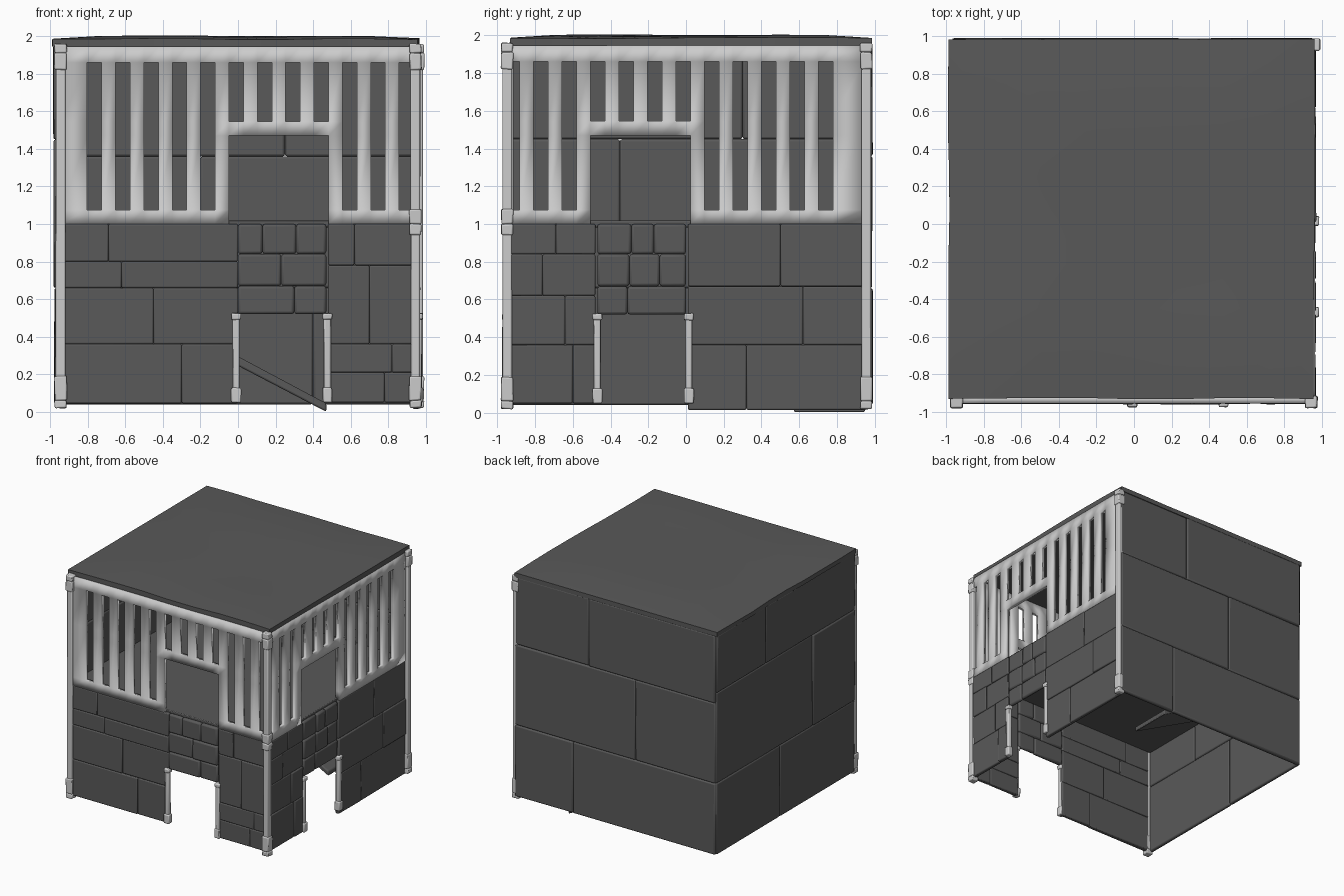
import bpy, bmesh, math, random
from mathutils import Matrix, Vector, noise

if "Cube" in bpy.data.objects:
    bpy.data.objects.remove(bpy.data.objects["Cube"])

random.seed(4)

stone_mat = bpy.data.materials.new("dark_stone")
stone_mat.diffuse_color = (0.10, 0.10, 0.10, 1)
stone_mat.use_nodes = True
stone_mat.node_tree.nodes["Principled BSDF"].inputs["Base Color"].default_value = stone_mat.diffuse_color

# Each side maps (along wall, height, depth inward) to world space
SIDES = {
    "front": lambda u, z, d: Vector((u, -0.955 + d, z)),
    "right": lambda u, z, d: Vector((0.965 - d, u, z)),
    "back": lambda u, z, d: Vector((u, 0.985 - d, z)),
    "left": lambda u, z, d: Vector((-0.98 + d, u, z)),
}


def finish(name, bm, dark=False, bevel=0.0, segments=2):
    bmesh.ops.recalc_face_normals(bm, faces=bm.faces)
    me = bpy.data.meshes.new(name)
    bm.to_mesh(me)
    bm.free()
    ob = bpy.data.objects.new(name, me)
    bpy.context.collection.objects.link(ob)
    if dark:
        me.materials.append(stone_mat)
    if bevel:
        m = ob.modifiers.new("bevel", 'BEVEL')
        m.width, m.segments = bevel, segments
    bpy.ops.object.select_all(action='DESELECT')
    ob.select_set(True)
    bpy.context.view_layer.objects.active = ob
    bpy.ops.object.shade_smooth_by_angle(angle=math.radians(35))
    return ob


def stone_wall(name, side, courses, thick=0.035, bevel=0.008):
    """courses: (bottom, top, [joint positions along the wall])"""
    bm = bmesh.new()
    for z0, z1, joints in courses:
        for u0, u1 in zip(joints, joints[1:]):
            vs = bmesh.ops.create_cube(bm, size=1)["verts"]
            push = random.uniform(-0.004, 0.004)
            for v in vs:
                u = u0 if v.co.x < 0 else u1
                z = z0 if v.co.z < 0 else z1
                d = thick if v.co.y > 0 else push + random.uniform(-0.003, 0.003)
                v.co = SIDES[side](u, z, d)
    return finish(name, bm, True, bevel)


# Lower stone walls, front
stone_wall("front_wall_left", "front", [
    (0.045, 0.36, [-0.93, -0.30, 0.0]),
    (0.36, 0.66, [-0.93, -0.45, 0.0]),
    (0.66, 0.80, [-0.93, -0.62, 0.0]),
    (0.80, 1.0, [-0.93, -0.69, 0.0])])
stone_wall("front_wall_right", "front", [
    (0.05, 0.21, [0.48, 0.78, 0.93]),
    (0.21, 0.36, [0.48, 0.82, 0.93]),
    (0.36, 0.78, [0.48, 0.70, 0.93]),
    (0.78, 1.0, [0.48, 0.62, 0.93])])
stone_wall("front_lintel", "front", [
    (0.52, 0.67, [0.0, 0.30, 0.47]),
    (0.67, 0.84, [0.0, 0.23, 0.47]),
    (0.84, 1.0, [0.0, 0.13, 0.31, 0.47])], bevel=0.014)

# Lower stone walls, right
stone_wall("right_wall_front", "right", [
    (0.05, 0.36, [-0.93, -0.60, -0.48]),
    (0.36, 0.62, [-0.93, -0.64, -0.48]),
    (0.62, 0.84, [-0.93, -0.76, -0.48]),
    (0.84, 1.0, [-0.93, -0.69, -0.48])])
stone_wall("right_wall_back", "right", [
    (0.015, 0.36, [0.01, 0.32, 0.95]),
    (0.36, 0.67, [0.01, 0.62, 0.95]),
    (0.67, 1.0, [0.01, 0.50, 0.95])])
stone_wall("right_lintel", "right", [
    (0.52, 0.67, [-0.47, -0.31, 0.0]),
    (0.67, 0.84, [-0.47, -0.30, -0.14, 0.0]),
    (0.84, 1.0, [-0.47, -0.29, -0.17, 0.0])], bevel=0.014)

# Full-height back and left walls
stone_wall("back_wall", "back", [
    (0.04, 0.66, [-0.97, 0.40, 0.96]),
    (0.66, 1.36, [-0.97, -0.2, 0.96]),
    (1.36, 1.95, [-0.97, 0.25, 0.96])], bevel=0.012)
stone_wall("left_wall", "left", [
    (0.04, 0.66, [-0.93, 0.1, 0.975]),
    (0.66, 1.45, [-0.93, -0.35, 0.975]),
    (1.45, 1.95, [-0.93, 0.3, 0.975])], bevel=0.012)


def lattice(name, side, start, first_short):
    """Flat screen with 12 slots, four of them short above a window."""
    slots = [(start + 0.151 * k, start + 0.151 * k + 0.077) for k in range(12)]
    win = (slots[first_short][0], slots[first_short + 3][1])
    lo, hi = -0.94, 0.94
    cuts = sorted({lo, hi} | {min(max(c, lo), hi) for s in slots for c in s})
    heights = [1.0, 1.075, 1.47, 1.545, 1.86, 1.945]
    bm = bmesh.new()
    for a, b in zip(cuts, cuts[1:]):
        for z0, z1 in zip(heights, heights[1:]):
            u, z = (a + b) / 2, (z0 + z1) / 2
            in_win = win[0] < u < win[1]
            bottom = 1.545 if in_win else 1.075
            in_slot = any(s0 < u < s1 for s0, s1 in slots)
            if (in_slot and bottom < z < 1.86) or (in_win and z < 1.47):
                continue
            quad = [(a, z0), (b, z0), (b, z1), (a, z1)]
            bm.faces.new([bm.verts.new(SIDES[side](p, q, 0.02)) for p, q in quad])
    bmesh.ops.remove_doubles(bm, verts=bm.verts, dist=0.0005)
    ob = finish(name, bm)
    m = ob.modifiers.new("thickness", 'SOLIDIFY')
    m.thickness, m.offset = 0.04, 0


lattice("front_screen", "front", -0.803, 5)
lattice("right_screen", "right", -0.960, 3)


def add_box(bm, x, y, z0, z1, w, jitter=0.0):
    mat = Matrix.Translation((x, y, (z0 + z1) / 2)) @ Matrix.Diagonal((w, w, z1 - z0, 1))
    for v in bmesh.ops.create_cube(bm, size=1, matrix=mat)["verts"]:
        v.co += Vector([random.uniform(-jitter, jitter) for _ in range(3)])


def post(name, x, y, z0, z1, width, caps):
    """Rough timber post with thicker collars"""
    bm = bmesh.new()
    add_box(bm, x, y, z0 + 0.01, z1 - 0.01, width, 0.002)
    for c0, c1 in caps:
        add_box(bm, x, y, c0, c1, width + 0.014, 0.003)
    finish(name, bm, bevel=0.008)


# Corner posts
ends = [(0.02, 0.06), (0.06, 0.19), (1.82, 1.91), (1.91, 1.96)]
post("post_front_left", -0.945, -0.948, 0.02, 1.96, 0.05, ends)
post("post_front_right", 0.945, -0.948, 0.02, 1.96, 0.05, ends + [(0.94, 1.0), (1.0, 1.08)])
post("post_back_right", 0.960, 0.955, 0.02, 1.96, 0.05, ends)

# Door jambs
jamb = [(0.05, 0.13), (0.49, 0.525)]
for i, u in enumerate((-0.01, 0.475)):
    post(f"front_door_jamb_{i}", u, -0.95, 0.05, 0.525, 0.036, jamb)
for i, u in enumerate((-0.47, 0.015)):
    post(f"right_door_jamb_{i}", 0.96, u, 0.05, 0.525, 0.036, jamb)

# Roof slab, gently uneven
bm = bmesh.new()
bmesh.ops.create_cube(bm, size=1)
bmesh.ops.subdivide_edges(bm, edges=bm.edges, cuts=7, use_grid_fill=True)
for v in bm.verts:
    c = v.co.copy()
    top = c.z > 0.49
    edge = max(abs(c.x), abs(c.y))
    z = 1.945 + (c.z + 0.5) * 0.045
    if top:
        z += 0.010 - 0.015 * max(0, edge - 0.36) / 0.14
    n = noise.noise(Vector((c.x * 4, c.y * 4, 0.5)))
    v.co = (-0.013 + c.x * 1.945, 0.028 + c.y * 1.915, z + 0.006 * n * (c.z + 0.5))
    if edge > 0.49:
        v.co.x += 0.008 * n
        v.co.y += 0.008 * n
finish("roof", bm, True, 0.008)

# Upper floor
bm = bmesh.new()
bmesh.ops.create_cube(bm, size=1, matrix=Matrix.Translation((-0.01, 0.015, 1.0))
                      @ Matrix.Diagonal((1.90, 1.88, 0.035, 1)))
finish("upper_floor", bm, True, 0.006)

# Sloping ramp along the back wall
bm = bmesh.new()
profile = [(0.47, 0.0), (0.47, 0.045), (-0.95, 0.80), (-0.95, 0.74)]
face = bm.faces.new([bm.verts.new((x, 0.57, z)) for x, z in profile])
ext = bmesh.ops.extrude_face_region(bm, geom=[face])["geom"]
bmesh.ops.translate(bm, vec=(0, 0.38, 0),
                    verts=[g for g in ext if isinstance(g, bmesh.types.BMVert)])
finish("ramp", bm, True, 0.01)
